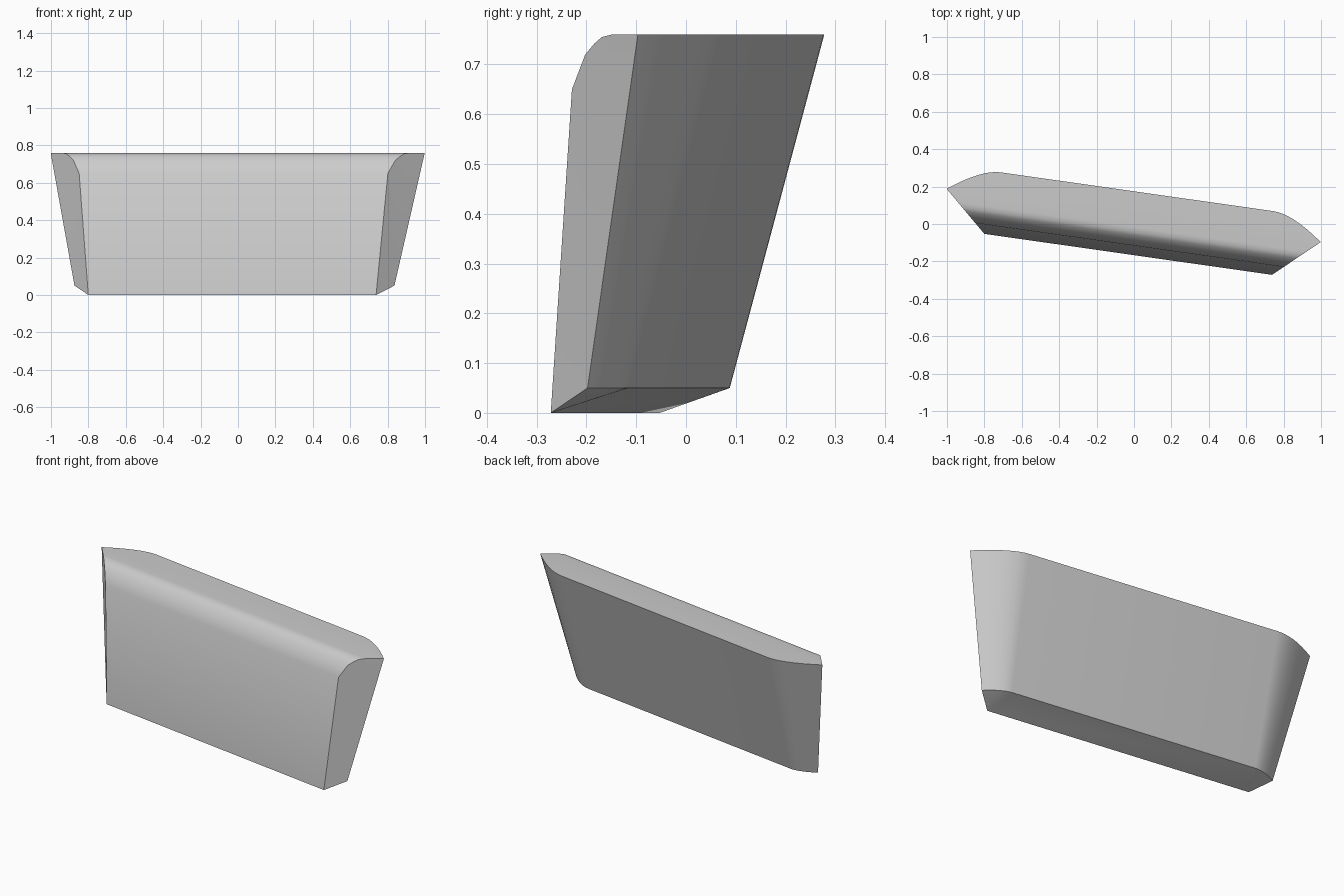
import bpy, bmesh, math
from mathutils import Matrix, Vector

cube = bpy.data.objects.get("Cube")
if cube:
    bpy.data.objects.remove(cube)

TOP, RIM = 0.76, 0.05
CORNER_U, FRONT_V = 0.777, -0.165


def arc(start, control, tip, z, steps=8):
    """Quadratic curve from the straight back edge to the side tip."""
    a, b, c = (Vector((p[0], p[1], z)) for p in (start, control, tip))
    return [a * (1 - t) ** 2 + b * 2 * t * (1 - t) + c * t * t
            for t in (i / steps for i in range(steps + 1))]


# Outline of the upper and lower back edges, and the rounded front profile
top_arc = arc((0.735, 0.173), (0.84, 0.173), (1.01, 0.045), TOP)
rim_arc = arc((0.72, -0.016), (0.78, -0.016), (0.864, -0.078), RIM)
profile = [(FRONT_V, 0), (-0.114, 0.65), (-0.082, 0.72), (-0.06, 0.742),
           (-0.042, 0.755), (-0.018, TOP)]
front = [Vector((CORNER_U + 1.11 * (v - FRONT_V), v, z)) for v, z in profile]

bm = bmesh.new()


def add_side(side):
    def make(points):
        return [bm.verts.new((p.x * side, p.y, p.z)) for p in points]
    return make(top_arc), make(rim_arc), make(front)


sides = [add_side(1), add_side(-1)]

# Curved back corners, underside fans and slanted end caps
for top, rim, edge in sides:
    for i in range(len(top) - 1):
        bm.faces.new((rim[i], rim[i + 1], top[i + 1], top[i]))
        bm.faces.new((edge[0], rim[i], rim[i + 1]))
    cap = edge + [top[-1]]
    for a, b in zip(cap, cap[1:]):
        bm.faces.new((rim[-1], a, b))

# Long faces joining both sides
(top_l, rim_l, edge_l), (top_r, rim_r, edge_r) = sides
for i in range(len(edge_l) - 1):
    bm.faces.new((edge_l[i], edge_l[i + 1], edge_r[i + 1], edge_r[i]))
bm.faces.new((rim_l[0], top_l[0], top_r[0], rim_r[0]))
bm.faces.new((edge_l[0], rim_l[0], rim_r[0], edge_r[0]))
bm.faces.new(top_l + [edge_l[-1], edge_r[-1]] + top_r[::-1])

bmesh.ops.recalc_face_normals(bm, faces=bm.faces)
bm.transform(Matrix.Rotation(math.radians(-8.1), 4, "Z")
             @ Matrix.Translation((-0.008, 0, 0)))

mesh = bpy.data.meshes.new("tapered_panel")
bm.to_mesh(mesh)
bm.free()
panel = bpy.data.objects.new("tapered_panel", mesh)
bpy.context.collection.objects.link(panel)

# Plain light grey finish
grey = bpy.data.materials.new("light_grey")
grey.use_nodes = True
colour = (0.6, 0.6, 0.6, 1)
grey.diffuse_color = colour
grey.node_tree.nodes["Principled BSDF"].inputs["Base Color"].default_value = colour
mesh.materials.append(grey)

# Smooth the rounded parts, keep the main edges sharp
bpy.ops.object.select_all(action="DESELECT")
panel.select_set(True)
bpy.context.view_layer.objects.active = panel
bpy.ops.object.shade_smooth_by_angle(angle=math.radians(30))
